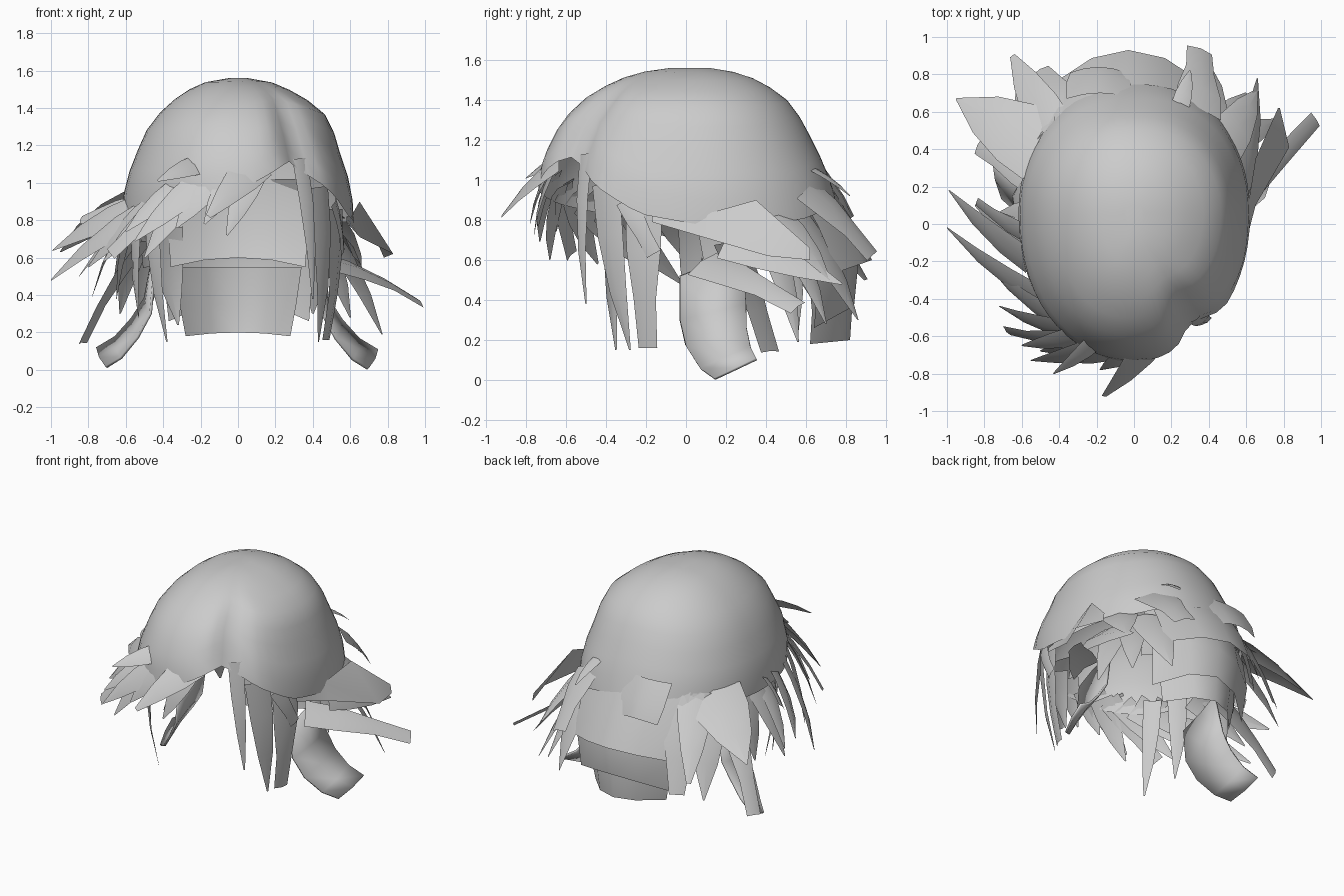
import bpy, math
from mathutils import Vector

old = bpy.data.objects.get("Cube")
if old:
    bpy.data.objects.remove(old, do_unlink=True)

mat = bpy.data.materials.new("hair grey")
mat.use_nodes = True
GREY = (0.6, 0.6, 0.6, 1)
mat.diffuse_color = GREY
mat.node_tree.nodes["Principled BSDF"].inputs["Base Color"].default_value = GREY


def sheet(name, rows, closed=False, thick=0, angle=50):
    """Skin a grid of points; closed joins the last column to the first."""
    n = len(rows[0])
    verts = [tuple(p) for r in rows for p in r]
    faces = []
    for i in range(len(rows) - 1):
        for j in range(n if closed else n - 1):
            k = (j + 1) % n
            faces.append((i * n + j, (i + 1) * n + j, (i + 1) * n + k, i * n + k))
    if closed:
        faces.append(tuple(range(n)))
    me = bpy.data.meshes.new(name)
    me.from_pydata(verts, [], faces)
    me.update()
    me.materials.append(mat)
    ob = bpy.data.objects.new(name, me)
    bpy.context.collection.objects.link(ob)
    if thick:
        m = ob.modifiers.new("thickness", 'SOLIDIFY')
        m.thickness = thick
    bpy.ops.object.select_all(action='DESELECT')
    ob.select_set(True)
    bpy.context.view_layer.objects.active = ob
    bpy.ops.object.shade_smooth_by_angle(angle=math.radians(angle))
    return ob


def lerp(table, x):
    """Piecewise linear lookup; rows start with an increasing key."""
    if x <= table[0][0]:
        return table[0][1:]
    for a, b in zip(table, table[1:]):
        if x <= b[0]:
            t = (x - a[0]) / (b[0] - a[0])
            return [p + (q - p) * t for p, q in zip(a[1:], b[1:])]
    return table[-1][1:]


# Scalp cap: height, half width, front y, back y
PROFILE = [(0.80, 0.62, -0.72, 0.77), (0.95, 0.61, -0.74, 0.74),
           (1.10, 0.57, -0.72, 0.68), (1.30, 0.48, -0.62, 0.58),
           (1.42, 0.38, -0.49, 0.49), (1.50, 0.26, -0.35, 0.36),
           (1.54, 0.17, -0.22, 0.24), (1.56, 0.05, -0.08, 0.12)]
# Lower edge of the cap: angle in degrees, height
RIM = [(0, 0.78), (45, 0.8), (90, 0.92), (135, 0.86), (180, 0.83), (215, 0.83),
       (240, 0.88), (270, 0.96), (288, 1.06), (299, 1.12), (315, 1.02),
       (340, 0.83), (360, 0.78)]
rows = []
for s in (0, 0.03, 0.08, 0.15, 0.25, 0.38, 0.52, 0.68, 0.84, 1):
    row = []
    for j in range(60):
        deg = j * 6
        a = math.radians(deg)
        z = 1.56 - (1.56 - lerp(RIM, deg)[0]) * s
        hx, yf, yb = lerp(PROFILE, z)
        c, d = math.cos(a), math.sin(a)
        x = math.copysign(abs(c) ** 0.95, c) * hx
        y = 0.05 + abs(d) ** 0.95 * ((yb if d > 0 else yf) - 0.05)
        # parting groove at the front left, with a fuller lobe beside it
        g = math.exp(-((deg - 306) / 10) ** 2) * 0.09 * min(1, s * 3)
        if c > 0:
            x += 0.04 * c * math.exp(-((s - 0.25) / 0.15) ** 2)
        row.append((x * (1 - g), 0.05 + (y - 0.05) * (1 - g), z))
    rows.append(row)
sheet("scalp_cap", rows, closed=True)


def lock(name, rx, ry, rz, tx, ty, tz, w, tip=0.01):
    """Tapered, slightly ridged strand from root to tip."""
    r, t = Vector((rx, ry, rz)), Vector((tx, ty, tz))
    axis = (t - r).normalized()
    out = Vector((rx + tx, ry + ty, 0.35)).normalized()
    side = axis.cross(out).normalized()
    out = side.cross(axis).normalized()
    length = (t - r).length
    strip = []
    for f, k in ((0, 1), (0.3, 0.92), (0.65, 0.6), (1, 0)):
        half = 0.5 * max(w * k, tip)
        p = r.lerp(t, f) + out * length * 0.15 * f * (1 - f)
        strip.append([p - side * half, p + out * half * 0.2, p + side * half])
    sheet(name, strip)


fringe = [
    (0.1, -0.62, 1.1, -0.16, -0.92, 0.82, 0.2, 0.03),
    (0.08, -0.66, 1.05, -0.06, -0.76, 0.72, 0.15),
    (-0.02, -0.68, 1.04, -0.18, -0.78, 0.78, 0.15),
    (-0.2, -0.62, 1.1, -0.43, -0.8, 1.01, 0.13),
    (-0.15, -0.68, 1.0, -0.33, -0.74, 0.76, 0.16),
    (-0.2, -0.66, 1.0, -0.55, -0.73, 0.69, 0.17),
    (-0.25, -0.63, 0.95, -0.5, -0.68, 0.6, 0.16),
    (-0.3, -0.61, 0.95, -0.68, -0.57, 0.62, 0.15, 0.08),
    (-0.33, -0.6, 0.97, -0.6, -0.65, 0.74, 0.14),
    (-0.37, -0.56, 0.92, -0.72, -0.44, 0.58, 0.16),
    (-0.42, -0.5, 0.9, -0.8, -0.2, 0.55, 0.18),
]
right_side = [
    (-0.46, -0.36, 0.9, -0.38, -0.35, 0.15, 0.12),
    (-0.53, -0.2, 0.88, -0.53, -0.22, 0.28, 0.14),
    (-0.48, -0.4, 0.86, -1.0, -0.02, 0.48, 0.18),
    (-0.56, -0.2, 0.86, -0.99, 0.18, 0.64, 0.2),
    (-0.58, -0.05, 0.88, -0.84, 0.12, 0.8, 0.13, 0.06),
    (-0.56, 0.05, 0.86, -0.78, 0.0, 0.39, 0.16),
    (-0.55, -0.08, 0.82, -0.85, 0.1, 0.5, 0.16),
    (-0.48, 0.4, 0.93, -0.95, 0.67, 0.63, 0.4),
    (-0.5, 0.22, 0.68, -0.83, 0.42, 0.14, 0.18, 0.1),
    (-0.55, 0.15, 0.86, -0.65, 0.15, 0.38, 0.2),
    (-0.43, 0.5, 0.93, -0.65, 0.9, 0.5, 0.24, 0.03),
    (-0.47, 0.42, 0.88, -0.63, 0.7, 0.3, 0.26),
    (-0.37, 0.56, 0.95, -0.5, 0.82, 0.35, 0.28, 0.1),
    (-0.38, 0.5, 0.75, -0.32, 0.56, 0.24, 0.2),
]
left_side = [
    (0.33, -0.5, 1.13, 0.4, -0.5, 0.38, 0.1),
    (0.43, -0.4, 0.98, 0.43, -0.28, 0.15, 0.17),
    (0.52, -0.21, 0.86, 0.47, -0.19, 0.16, 0.2, 0.1),
    (0.51, -0.3, 0.9, 0.56, -0.16, 0.63, 0.11, 0.08),
    (0.55, 0.2, 0.7, 0.66, 0.78, 0.48, 0.24),
    (0.47, 0.08, 0.58, 0.97, 0.56, 0.36, 0.2, 0.1),
    (0.48, 0.42, 0.84, 0.66, 0.72, 0.5, 0.24),
    (0.47, 0.4, 0.75, 0.77, 0.56, 0.19, 0.18),
    (0.42, 0.48, 0.75, 0.6, 0.7, 0.28, 0.18),
]
back = [
    (0.34, 0.6, 0.95, 0.35, 0.93, 0.62, 0.28, 0.15),
    (0.38, 0.56, 0.8, 0.4, 0.86, 0.3, 0.26),
    (0.25, 0.64, 1.05, 0.3, 0.82, 0.92, 0.1),
    (-0.42, 0.52, 0.95, -0.46, 0.64, 0.55, 0.26, 0.12),
]
for group, locks in (("fringe", fringe), ("right_side", right_side),
                     ("left_side", left_side), ("back", back)):
    for i, data in enumerate(locks, 1):
        lock(f"{group}_lock_{i}", *data)

# Broad flap swept back over the left ear: upper and lower edges
UPPER_EDGE = [(0.58, -0.17, 0.82), (0.61, 0.1, 0.83), (0.65, 0.35, 0.9), (0.77, 0.62, 0.66)]
LOWER_EDGE = [(0.58, -0.17, 0.79), (0.65, 0.1, 0.71), (0.83, 0.41, 0.62), (0.78, 0.62, 0.6)]
sheet("left_ear_flap", [[a, b] for a, b in zip(UPPER_EDGE, LOWER_EDGE)])


def panel(name, arch, sag, *levels):
    """Curved back flap from rows of height, depth, left x, right x."""
    grid = []
    for i, (z, y, x0, x1) in enumerate(levels):
        drop = arch * i / (len(levels) - 1)
        grid.append([(x0 + (x1 - x0) * (u + 1) / 2, y - sag * u * u, z - drop * u * u)
                     for u in (-1, -0.5, 0, 0.5, 1)])
    sheet(name, grid)


# Layered flaps over the nape, with a lining that follows the skull
panel("upper_back_flap", 0.06, 0.17, (1.02, 0.69, -0.42, 0.34),
      (0.8, 0.83, -0.44, 0.36), (0.6, 0.93, -0.42, 0.36))
panel("middle_back_flap", 0.11, 0.2, (0.72, 0.82, -0.4, 0.4),
      (0.57, 0.86, -0.4, 0.4), (0.37, 0.84, -0.37, 0.38))
panel("lower_back_flap", 0.02, 0.2, (0.55, 0.81, -0.34, 0.34),
      (0.35, 0.83, -0.31, 0.31), (0.2, 0.82, -0.28, 0.28))
panel("short_back_flap", 0.02, 0.03, (1.05, 0.7, -0.36, 0.0),
      (0.92, 0.79, -0.36, -0.02), (0.82, 0.84, -0.34, -0.04))
panel("nape_lining", 0.05, 0.12, (1.12, 0.65, -0.36, 0.36),
      (0.85, 0.68, -0.38, 0.38), (0.6, 0.62, -0.36, 0.36))

# Outward curls below the ears, one per side
FRONT_EDGE = [(0.44, -0.03, 0.52), (0.46, -0.03, 0.3), (0.53, 0.0, 0.17),
              (0.62, 0.07, 0.06), (0.70, 0.14, 0.01)]
BACK_EDGE = [(0.44, 0.28, 0.64), (0.49, 0.3, 0.38), (0.56, 0.3, 0.27),
             (0.65, 0.32, 0.17), (0.75, 0.35, 0.11)]
for side, sx in (("left", 1), ("right", -1)):
    grid = []
    for a, b in zip(FRONT_EDGE, BACK_EDGE):
        a, b = Vector((a[0] * sx, *a[1:])), Vector((b[0] * sx, *b[1:]))
        grid.append([a, (a + b) / 2 + Vector((0.01 * sx, 0, 0)), b])
    sheet(f"{side}_ear_curl", grid, thick=0.015)
